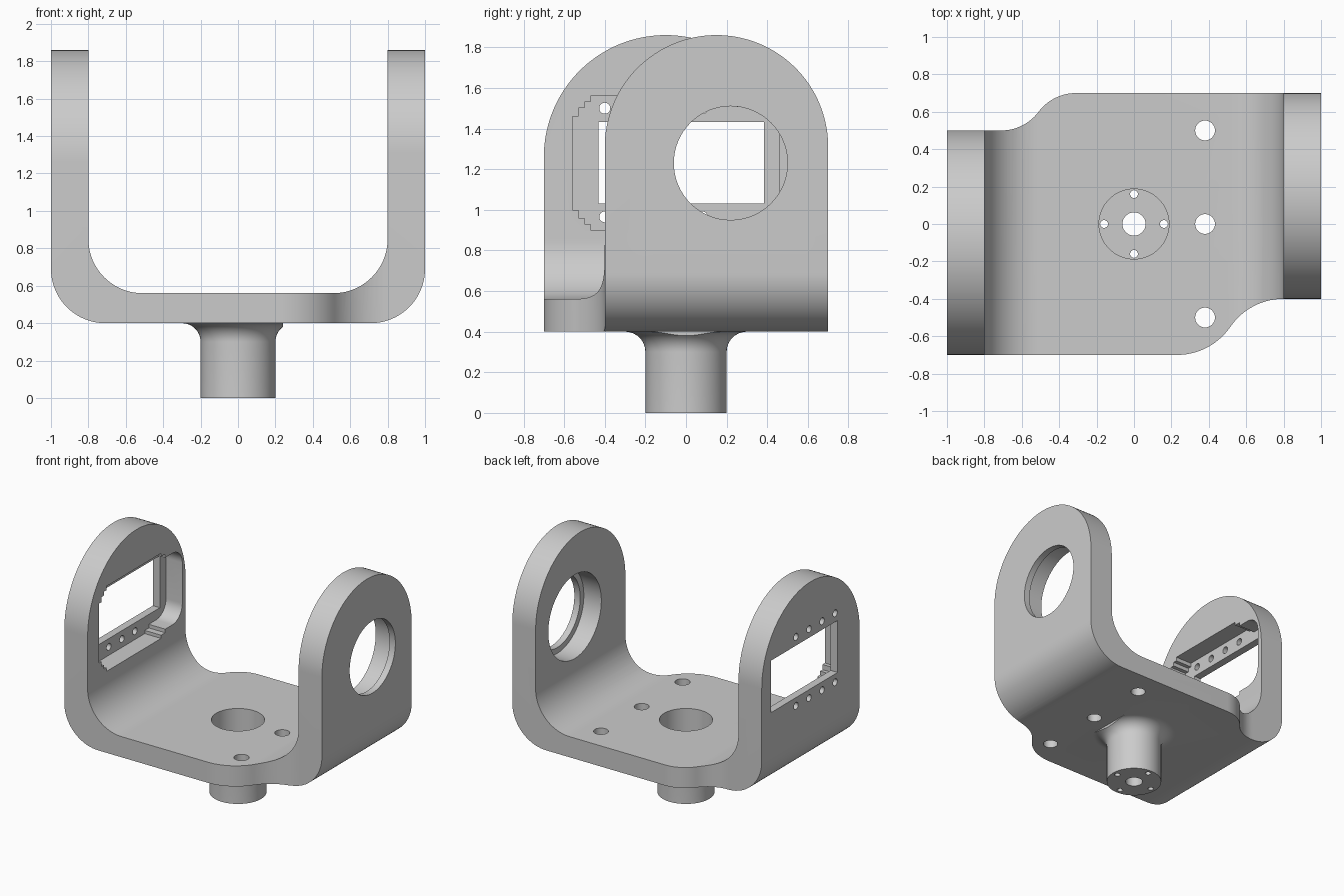
import bpy, bmesh
from math import sin, cos, asin, radians, copysign

if "Cube" in bpy.data.objects:
    bpy.data.objects.remove(bpy.data.objects["Cube"], do_unlink=True)

grey = bpy.data.materials.new("plain_grey")
grey.use_nodes = True
grey.diffuse_color = (0.6, 0.6, 0.6, 1)
grey.node_tree.nodes["Principled BSDF"].inputs["Base Color"].default_value = (0.6, 0.6, 0.6, 1)


def add_object(name, bm):
    bmesh.ops.recalc_face_normals(bm, faces=bm.faces)
    mesh = bpy.data.meshes.new(name)
    bm.to_mesh(mesh)
    bm.free()
    mesh.materials.append(grey)
    obj = bpy.data.objects.new(name, mesh)
    bpy.context.collection.objects.link(obj)
    return obj


def prism(name, points, axis, start, end):
    """Extrude a 2D outline along one axis."""
    place = {"x": lambda p: (start, p[0], p[1]),
             "y": lambda p: (p[0], start, p[1]),
             "z": lambda p: (p[0], p[1], start)}[axis]
    bm = bmesh.new()
    face = bm.faces.new([bm.verts.new(place(p)) for p in points])
    new = bmesh.ops.extrude_face_region(bm, geom=[face])["geom"]
    shift = [end - start if a == axis else 0 for a in "xyz"]
    bmesh.ops.translate(bm, vec=shift, verts=[v for v in new if isinstance(v, bmesh.types.BMVert)])
    return add_object(name, bm)


def arc(cx, cy, r, a0, a1, steps=20):
    angles = [radians(a0 + (a1 - a0) * i / steps) for i in range(steps + 1)]
    return [(cx + r * cos(a), cy + r * sin(a)) for a in angles]


def circle(cx, cy, r, steps=64):
    return arc(cx, cy, r, 0, 360, steps)[:-1]


def rect(x0, y0, x1, y1):
    return [(x0, y0), (x1, y0), (x1, y1), (x0, y1)]


def s_curve(ax, ay, bx, by, steps=14):
    """Two equal tangent arcs, level at both ends."""
    dx, dy = bx - ax, by - ay
    r = (dx * dx + dy * dy) / (4 * abs(dy))
    turn = asin(abs(dx) / 2 / r)
    half = []
    for i in range(steps + 1):
        t = turn * i / steps
        half.append((copysign(r * sin(t), dx), copysign(r * (1 - cos(t)), dy)))
    return ([(ax + u, ay + v) for u, v in half]
            + [(bx - u, by - v) for u, v in reversed(half[:-1])])


def boolean(target, tool, operation="DIFFERENCE"):
    mod = target.modifiers.new("cut", "BOOLEAN")
    mod.operation = operation
    mod.solver = "EXACT"
    mod.object = tool
    bpy.context.view_layer.objects.active = target
    bpy.ops.object.modifier_apply(modifier=mod.name)
    bpy.data.objects.remove(tool, do_unlink=True)


# U-shaped bracket with rounded bends
u_half = ([(0, 0.4)] + arc(0.71, 0.69, 0.29, -90, 0)
          + [(1, 2), (0.8, 2)] + arc(0.51, 0.85, 0.29, 0, -90) + [(0, 0.56)])
u_shape = u_half + [(-x, z) for x, z in reversed(u_half[1:-1])]
bracket = prism("bracket", u_shape, "y", -0.8, 0.8)

# Plan outline with the two S-shaped shoulders
plan = ([(-1.1, -0.7)] + s_curve(0.23, -0.7, 0.8, -0.4) + [(1.1, -0.4), (1.1, 0.7)]
        + s_curve(-0.31, 0.7, -0.71, 0.5) + [(-1.1, 0.5)])
boolean(bracket, prism("plan_tool", plan, "z", 0.2, 2.2), "INTERSECT")

# Round arm tops
for x0, x1, cy, r in ((-1.1, -0.7, -0.1, 0.6), (0.7, 1.1, 0.15, 0.55)):
    cz = 1.86 - r
    outside = ([(-0.9, cz)] + arc(cy, cz, r, 180, 0, 64)
               + [(0.9, cz), (0.9, 2.2), (-0.9, 2.2)])
    boolean(bracket, prism("arch_tool", outside, "x", x0, x1))

# Stem with a flared collar, trimmed flat on one side
profile = [(0, 0), (0.2, 0)] + arc(0.3, 0.3, 0.1, 180, 90, 10) + [(0.3, 0.46), (0, 0.46)]
bm = bmesh.new()
verts = [bm.verts.new((x, 0, z)) for x, z in profile]
edges = [bm.edges.new(pair) for pair in zip(verts, verts[1:])]
bmesh.ops.spin(bm, geom=verts + edges, cent=(0, 0, 0), axis=(0, 0, 1),
               angle=radians(360), steps=64)
bmesh.ops.remove_doubles(bm, verts=bm.verts, dist=0.0005)
stem = add_object("stem", bm)
boolean(stem, prism("trim_tool", rect(0.24, -0.5, 0.5, 0.5), "z", 0.2, 0.6))
boolean(bracket, stem, "UNION")

# Stem bore, screw holes and plate holes
boolean(bracket, prism("bore_tool", circle(0, 0, 0.187), "z", 0.1, 0.7))
boolean(bracket, prism("centre_tool", circle(0, 0, 0.062, 32), "z", -0.1, 0.2))
for x, y in ((0.16, 0), (-0.16, 0), (0, 0.16), (0, -0.16)):
    boolean(bracket, prism("screw_tool", circle(x, y, 0.021, 16), "z", -0.1, 0.2))
for y in (-0.5, 0, 0.5):
    boolean(bracket, prism("plate_hole_tool", circle(0.38, y, 0.053, 32), "z", 0.3, 0.7))

# Bearing seat: through hole with a wider recess on the inner face
boolean(bracket, prism("hole_tool", circle(0.22, 1.23, 0.28), "x", 0.7, 1.1))
boolean(bracket, prism("seat_tool", circle(0.22, 1.23, 0.325), "x", 0.7, 0.95))

# Stepped motor pocket on the inner face, with a window through the wall
pocket_half = [(-0.56, 0.23), (-0.53, 0.23), (-0.53, 0.27), (-0.5, 0.27), (-0.5, 0.3),
               (-0.47, 0.3), (-0.47, 0.33), (0.2, 0.33), (0.2, 0.305), (0.25, 0.305),
               (0.25, 0.277)] + arc(0.34, 0.157, 0.12, 90, 0, 12)
pocket = ([(y, 1.23 + h) for y, h in pocket_half]
          + [(y, 1.23 - h) for y, h in reversed(pocket_half)])
boolean(bracket, prism("pocket_tool", pocket, "x", -0.94, -0.7))
boolean(bracket, prism("window_tool", rect(-0.43, 1.03, 0.385, 1.433), "x", -1.1, -0.9))

# Two rows of motor screw holes
for z in (0.965, 1.5):
    for i in range(4):
        hole = circle(-0.4 + 0.16 * i, z, 0.027, 20)
        boolean(bracket, prism("motor_screw_tool", hole, "x", -1.1, -0.9))

# Smooth shading with crisp edges
bpy.ops.object.select_all(action="DESELECT")
bracket.select_set(True)
bpy.context.view_layer.objects.active = bracket
bpy.ops.object.shade_smooth_by_angle(angle=radians(30))
